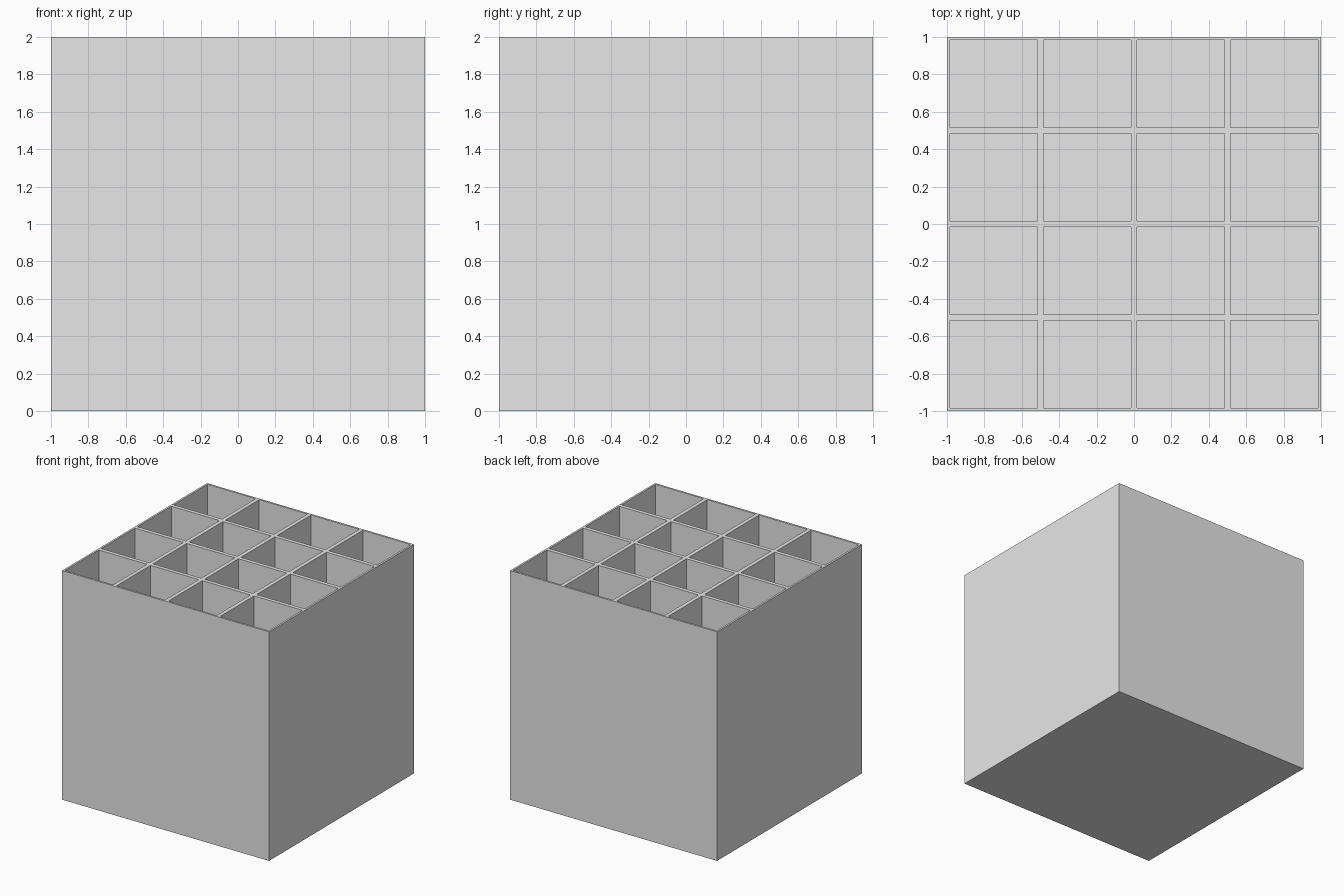
import bpy
import bmesh
from mathutils import Vector

CELLS = 4        # compartments along each side
HEIGHT = 2.0
RIM = 0.017      # half the thickness of a divider
FLOOR = 0.02     # thickness of the base

cube = bpy.data.objects.get("Cube")
if cube:
    bpy.data.objects.remove(cube, do_unlink=True)

# Plain grey
grey = bpy.data.materials.new("plain_grey")
grey.use_nodes = True
grey.diffuse_color = (0.8, 0.8, 0.8, 1)
grey.node_tree.nodes["Principled BSDF"].inputs["Base Color"].default_value = grey.diffuse_color

# Top grid, one face per compartment
bm = bmesh.new()
bmesh.ops.create_grid(bm, x_segments=CELLS, y_segments=CELLS, size=1)
bmesh.ops.translate(bm, verts=bm.verts, vec=Vector((0, 0, HEIGHT)))
cells = bm.faces[:]

# Outer walls and underside
border = [e for e in bm.edges if e.is_boundary]
walls = bmesh.ops.extrude_edge_only(bm, edges=border)["geom"]
low_verts = [g for g in walls if isinstance(g, bmesh.types.BMVert)]
bmesh.ops.translate(bm, verts=low_verts, vec=Vector((0, 0, -HEIGHT)))
bmesh.ops.holes_fill(bm, edges=[e for e in bm.edges if e.is_boundary], sides=0)

# Inset the rims and sink the compartments
bmesh.ops.inset_individual(bm, faces=cells, thickness=RIM, use_even_offset=True)
floors = bmesh.ops.extrude_discrete_faces(bm, faces=cells)["faces"]
floor_verts = list({v for f in floors for v in f.verts})
bmesh.ops.translate(bm, verts=floor_verts, vec=Vector((0, 0, FLOOR - HEIGHT)))
bmesh.ops.recalc_face_normals(bm, faces=bm.faces)

mesh = bpy.data.meshes.new("compartment_box")
bm.to_mesh(mesh)
bm.free()
mesh.materials.append(grey)
box = bpy.data.objects.new("compartment_box", mesh)
bpy.context.collection.objects.link(box)
